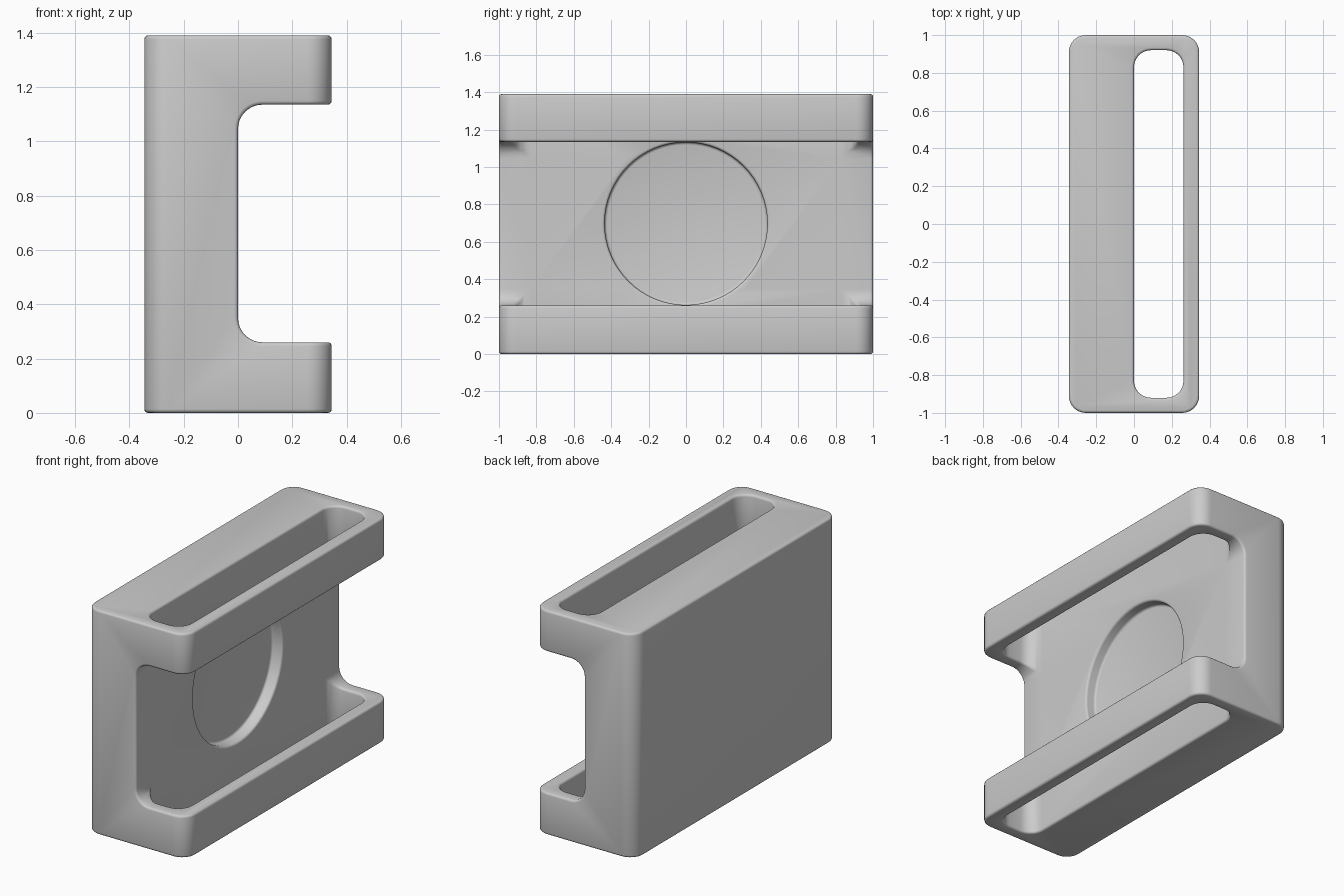
import bpy, bmesh, math
from mathutils import Vector

if "Cube" in bpy.data.objects:
    bpy.data.objects.remove(bpy.data.objects["Cube"])

H, HX = 1.39, 0.345
R = 0.09          # large corner radius
LIP = 0.014       # small rounded edge

grey = bpy.data.materials.new("light grey")
grey.diffuse_color = (0.6, 0.6, 0.6, 1)
grey.use_nodes = True
grey.node_tree.nodes["Principled BSDF"].inputs["Base Color"].default_value = grey.diffuse_color


def rounded_rect(u0, u1, v0, v1, r, n=8):
    """Outline points of a rectangle with rounded corners."""
    pts = []
    for k, (cu, cv) in enumerate([(u1 - r, v1 - r), (u0 + r, v1 - r), (u0 + r, v0 + r), (u1 - r, v0 + r)]):
        for i in range(n + 1):
            a = math.pi / 2 * (k + i / n)
            pts.append((cu + r * math.cos(a), cv + r * math.sin(a)))
    return pts


def prism(name, outline, place, direction):
    """Extrude an outline; place maps (u, v) to a 3D point."""
    bm = bmesh.new()
    face = bm.faces.new([bm.verts.new(place(u, v)) for u, v in outline])
    new = bmesh.ops.extrude_face_region(bm, geom=[face])["geom"]
    bmesh.ops.translate(bm, vec=Vector(direction), verts=[g for g in new if isinstance(g, bmesh.types.BMVert)])
    bmesh.ops.recalc_face_normals(bm, faces=bm.faces)
    mesh = bpy.data.meshes.new(name)
    bm.to_mesh(mesh)
    bm.free()
    obj = bpy.data.objects.new(name, mesh)
    bpy.context.collection.objects.link(obj)
    return obj


# Block with rounded upright corners
body = prism("bracket_body", rounded_rect(-HX, HX, -1, 1, R), lambda u, v: (u, v, 0), (0, 0, H))
body.data.materials.append(grey)

# Cutters: open channel, long slot through both arms, round recess
channel = prism("channel_cutter", rounded_rect(0, 0.7, 0.26, 1.135, R),
                lambda u, v: (u, -1.2, v), (0, 2.4, 0))
slot = prism("slot_cutter", rounded_rect(0, 0.262, -0.92, 0.92, R),
             lambda u, v: (u, v, -0.2), (0, 0, H + 0.4))
disc = [(0.435 * math.cos(math.tau * i / 64), 0.6975 + 0.435 * math.sin(math.tau * i / 64)) for i in range(64)]
recess = prism("recess_cutter", disc, lambda u, v: (-0.07, u, v), (0.2, 0, 0))

for cutter in (channel, slot, recess):
    cutter.hide_render = True
    cutter.hide_viewport = True
    cut = body.modifiers.new(cutter.name, "BOOLEAN")
    cut.operation, cut.solver, cut.object = "DIFFERENCE", "EXACT", cutter

# Small rounded lips on the sharp edges
lip = body.modifiers.new("lip", "BEVEL")
lip.width, lip.segments = LIP, 3
lip.limit_method, lip.angle_limit = "ANGLE", math.radians(40)
lip.use_clamp_overlap = False

bpy.context.view_layer.objects.active = body
body.select_set(True)
for m in list(body.modifiers):
    bpy.ops.object.modifier_apply(modifier=m.name)
for cutter in (channel, slot, recess):
    bpy.data.objects.remove(cutter)
bpy.ops.object.shade_smooth_by_angle(angle=math.radians(35))
